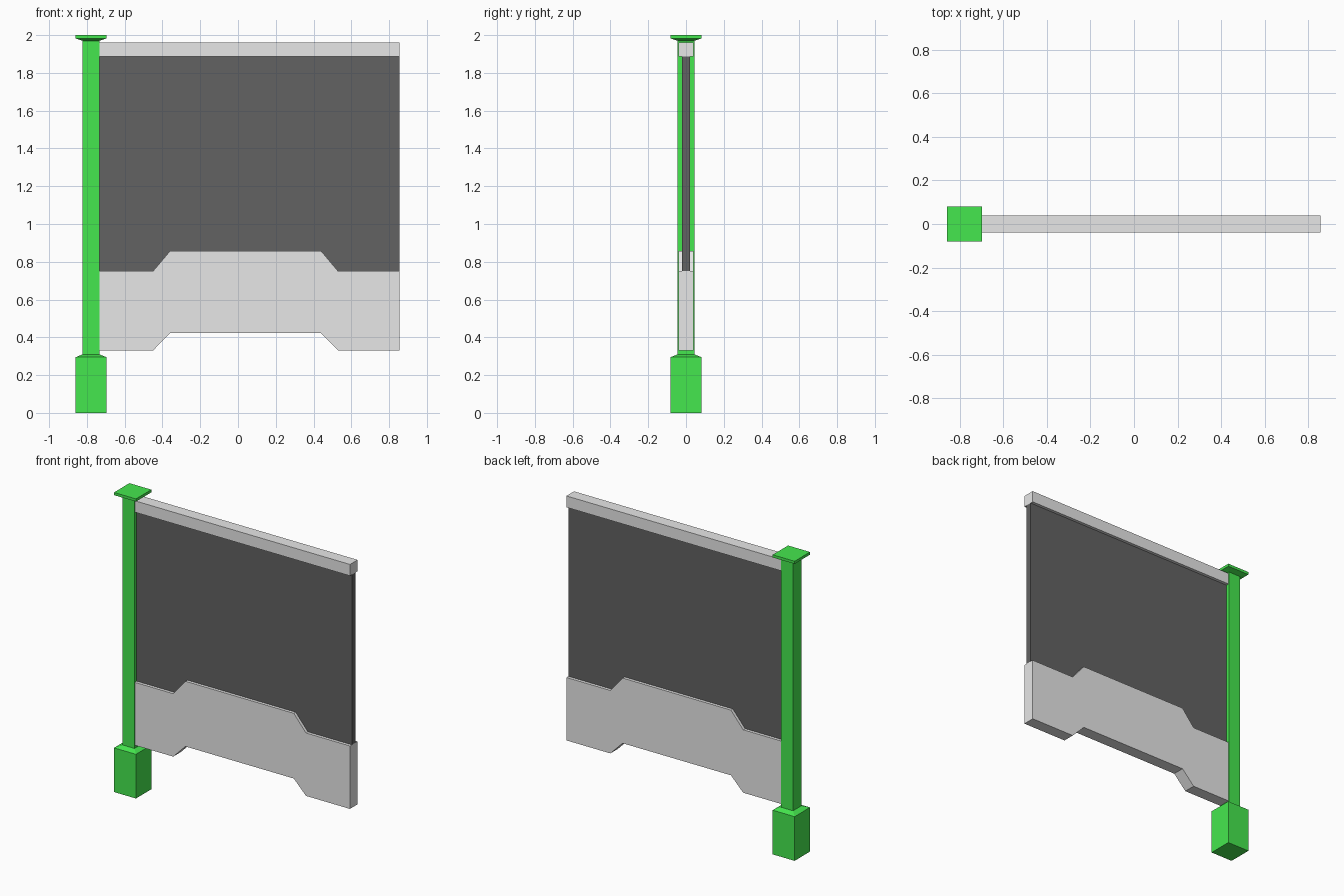
import bpy
import bmesh

cube = bpy.data.objects.get("Cube")
if cube:
    bpy.data.objects.remove(cube, do_unlink=True)


def material(name, rgb):
    mat = bpy.data.materials.new(name)
    mat.use_nodes = True
    mat.diffuse_color = (*rgb, 1)
    mat.node_tree.nodes["Principled BSDF"].inputs["Base Color"].default_value = (*rgb, 1)
    return mat


green = material("green", (0.065, 0.87, 0.083))
light_grey = material("light grey", (0.84, 0.84, 0.84))
dark_grey = material("dark grey", (0.122, 0.122, 0.122))


def finish(name, bm, mat):
    bmesh.ops.recalc_face_normals(bm, faces=bm.faces)
    mesh = bpy.data.meshes.new(name)
    bm.to_mesh(mesh)
    bm.free()
    mesh.materials.append(mat)
    obj = bpy.data.objects.new(name, mesh)
    bpy.context.collection.objects.link(obj)
    return obj


def slab(name, outline, half_depth, mat):
    """Extrude an x-z outline evenly about y = 0."""
    bm = bmesh.new()
    face = bm.faces.new([bm.verts.new((x, -half_depth, z)) for x, z in outline])
    result = bmesh.ops.extrude_face_region(bm, geom=[face])
    verts = [v for v in result["geom"] if isinstance(v, bmesh.types.BMVert)]
    bmesh.ops.translate(bm, verts=verts, vec=(0, 2 * half_depth, 0))
    return finish(name, bm, mat)


def square_stack(name, x, levels, mat):
    """Join square sections, given as (half width, height), into one solid."""
    bm = bmesh.new()
    rings = [[bm.verts.new((x + sx * h, sy * h, z))
              for sx, sy in ((-1, -1), (1, -1), (1, 1), (-1, 1))] for h, z in levels]
    for low, high in zip(rings, rings[1:]):
        for i in range(4):
            j = (i + 1) % 4
            bm.faces.new((low[i], low[j], high[j], high[i]))
    bm.faces.new(rings[0])
    bm.faces.new(rings[-1])
    return finish(name, bm, mat)


POST_X, BASE, SHAFT = -0.778, 0.081, 0.044
LEFT, RIGHT = POST_X + SHAFT, 0.855

# Post: block foot with chamfered shoulder, shaft, flared cap
square_stack("post_base", POST_X, [(BASE, 0), (BASE, 0.295), (SHAFT, 0.31)], green)
square_stack("post_shaft", POST_X, [(SHAFT, 0.31), (SHAFT, 1.97)], green)
square_stack("post_cap", POST_X, [(SHAFT, 1.97), (BASE, 1.982), (BASE, 2.0)], green)


def rectangle(bottom, top):
    return [(LEFT, bottom), (RIGHT, bottom), (RIGHT, top), (LEFT, top)]


# Top rail and thin dark infill panel
slab("top_rail", rectangle(1.886, 1.962), 0.04, light_grey)
slab("infill_panel", rectangle(0.75, 1.886), 0.02, dark_grey)


# Lower skirt with a raised middle on both edges
def stepped_edge(low, high):
    return [(LEFT, low), (-0.45, low), (-0.36, high),
            (0.44, high), (0.53, low), (RIGHT, low)]


slab("lower_skirt", stepped_edge(0.33, 0.422) + stepped_edge(0.75, 0.857)[::-1],
     0.04, light_grey)
